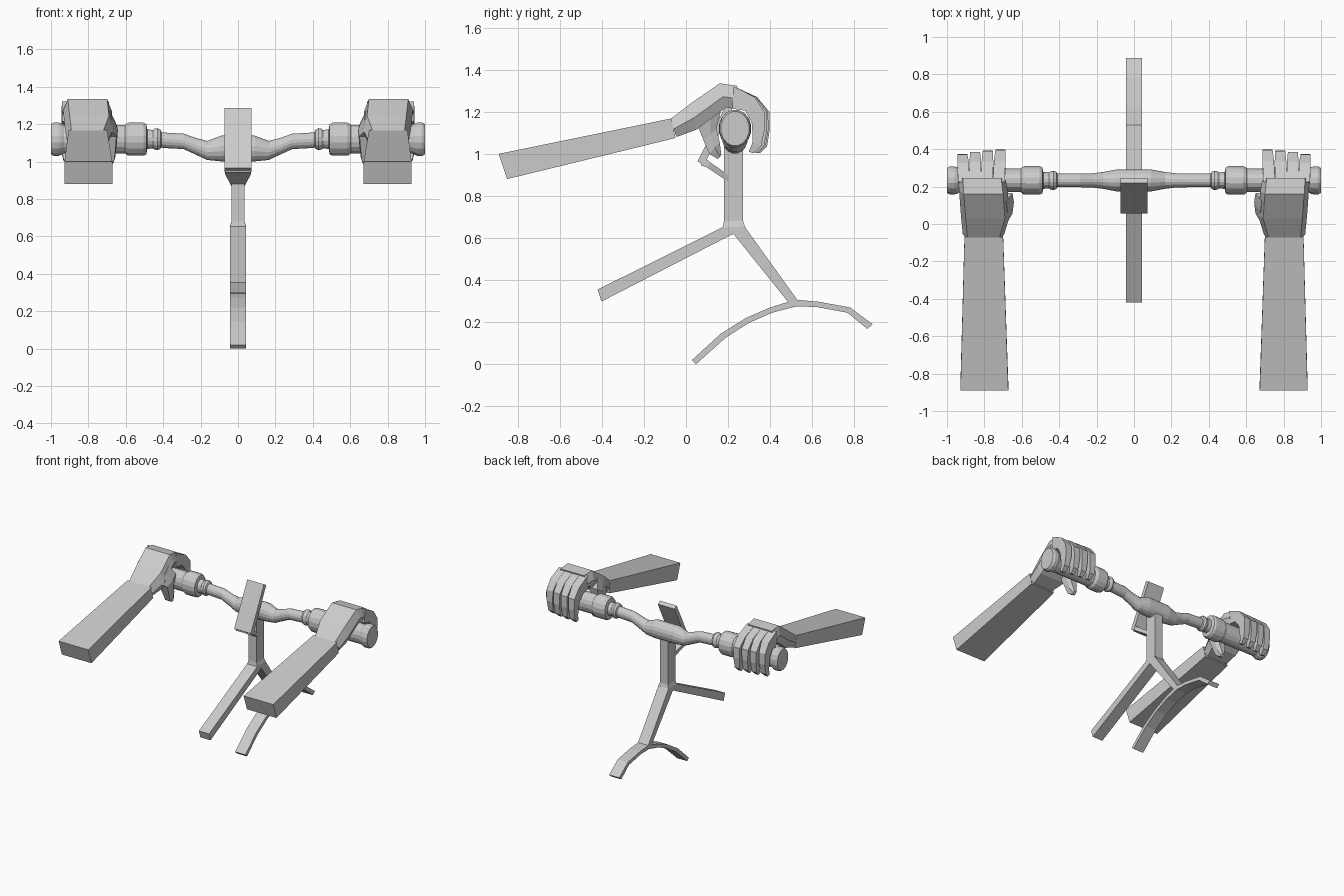
import bpy, bmesh, math


def loft(name, rings):
    """Skin a list of equal-length closed rings and cap both ends."""
    bm = bmesh.new()
    vs = [[bm.verts.new(p) for p in r] for r in rings]
    n = len(rings[0])
    for a, b in zip(vs, vs[1:]):
        for i in range(n):
            j = (i + 1) % n
            bm.faces.new((a[i], a[j], b[j], b[i]))
    bm.faces.new(vs[0])
    bm.faces.new(vs[-1])
    bmesh.ops.recalc_face_normals(bm, faces=bm.faces)
    me = bpy.data.meshes.new(name)
    bm.to_mesh(me)
    bm.free()
    ob = bpy.data.objects.new(name, me)
    bpy.context.collection.objects.link(ob)
    return ob


def slab(name, stations, side=1, bulge=0.0):
    """Stations: (outer y, outer z, inner y, inner z, x0, x1); bulge chamfers the section."""
    rings = []
    for yo, zo, yi, zi, x0, x1 in stations:
        r = [(x0 + bulge, yo, zo), (x1 - bulge, yo, zo)]
        if bulge:
            r.append((x1, yo * .45 + yi * .55, zo * .45 + zi * .55))
        r += [(x1 - bulge, yi, zi), (x0 + bulge, yi, zi)]
        if bulge:
            r.append((x0, yo * .45 + yi * .55, zo * .45 + zi * .55))
        rings.append([(side * x, y, z) for x, y, z in r])
    return loft(name, rings)


# Handlebar and grips: oval sections (x, centre z, half depth, half height)
half = [
    (.09, 1.07, .060, .070), (.165, 1.06, .046, .052), (.22, 1.08, .039, .046),
    (.29, 1.108, .037, .042), (.41, 1.115, .037, .042),
]
grip = [
    (.41, .037, .042), (.415, .046, .052), (.43, .053, .060), (.445, .050, .057),
    (.455, .044, .050), (.485, .046, .053), (.49, .070, .082), (.505, .078, .090),
    (.585, .078, .090), (.60, .070, .082), (.605, .064, .077), (.93, .064, .077),
    (.945, .072, .085), (.96, .076, .091), (.985, .076, .091), (1.0, .068, .082),
]


def oval(x, z, ry, rz, n=16):
    return [(x, .233 + ry * math.cos(2 * math.pi * (i + .5) / n),
             z + rz * math.sin(2 * math.pi * (i + .5) / n)) for i in range(n)]


loft("handlebar", [oval(-x, *s) for x, *s in reversed(half)] + [oval(x, *s) for x, *s in half])

for side, tag in ((-1, "left"), (1, "right")):
    loft("grip_" + tag, [oval(side * x, 1.12, ry, rz) for x, ry, rz in grip])

    # Forearm and hand
    slab("forearm_" + tag, [(-.89, 1.0, -.85, .88, .672, .928),
                            (-.07, 1.168, -.05, 1.075, .70, .906)], side)
    slab("hand_" + tag, [(-.075, 1.165, -.045, 1.08, .695, .915),
                         (.03, 1.245, .05, 1.115, .665, .925),
                         (.16, 1.335, .19, 1.22, .675, .935),
                         (.245, 1.323, .225, 1.215, .685, .94)], side, .025)

    # Four curled fingers, spread slightly and tapering to the tips
    for k in range(4):
        c = .722 + k * .0625
        d = (.006, 0, -.006, -.018)[k]
        t = .016 * (k - 1.5) / 3

        def f(yo, zo, yi, zi, w, s):
            return (yo + d * s, zo, yi + d * s, zi, c + t * s - w, c + t * s + w)
        slab("finger_%s_%d" % (tag, k + 1), [
            f(.225, 1.322, .22, 1.215, .031, 0),
            f(.335, 1.27, .29, 1.205, .031, .5),
            f(.39, 1.20, .33, 1.15, .027, 1),
            f(.392, 1.115, .333, 1.11, .025, 1),
            f(.378, 1.035, .338, 1.055, .021, 1.2),
            f(.345, 1.003, .322, 1.01, .013, 1.3)], side)

    # Thumb hooked behind the grip
    slab("thumb_" + tag, [(.0, 1.17, .12, 1.27, .675, .76),
                          (.055, 1.135, .165, 1.20, .642, .735),
                          (.085, 1.06, .145, 1.12, .648, .72),
                          (.11, 1.0, .16, 1.055, .655, .715),
                          (.152, .975, .168, .995, .67, .70)], side, .008)

# Head tube, down tube and fork
w = .044
slab("head_tube", [(.18, 1.08, .272, 1.08, -.035, .035), (.18, .68, .272, .68, -.035, .035),
                   (.175, .65, .28, .655, -w, w), (.222, .62, .23, .62, -w, w)])
slab("down_tube", [(.175, .652, .225, .62, -w, w), (-.415, .358, -.425, .335, -w, w),
                   (-.42, .335, -.402, .298, -w, w)][:1] +
     [(-.42, .355, -.402, .298, -w, w)])
slab("fork", [(.278, .655, .225, .62, -w, w), (.53, .305, .495, .283, -w, w)])

# Front mudguard
slab("mudguard", [(yo, zo, yi, zi, -w, w) for yo, zo, yi, zi in (
    (.028, .02, .048, .0), (.165, .145, .187, .125), (.285, .22, .30, .197),
    (.40, .27, .41, .245), (.52, .307, .525, .275), (.63, .297, .62, .272),
    (.78, .27, .767, .245), (.887, .19, .862, .168))])

# Front plate and its bracket
slab("front_plate", [(.055, .965, .085, .945, -.072, .072),
                     (.218, 1.288, .246, 1.272, -.072, .072)])
slab("plate_bracket", [(.085, .985, .07, .945, -.07, .07), (.115, .96, .10, .935, -.07, .07),
                       (.20, .90, .20, .868, -.035, .035)])
